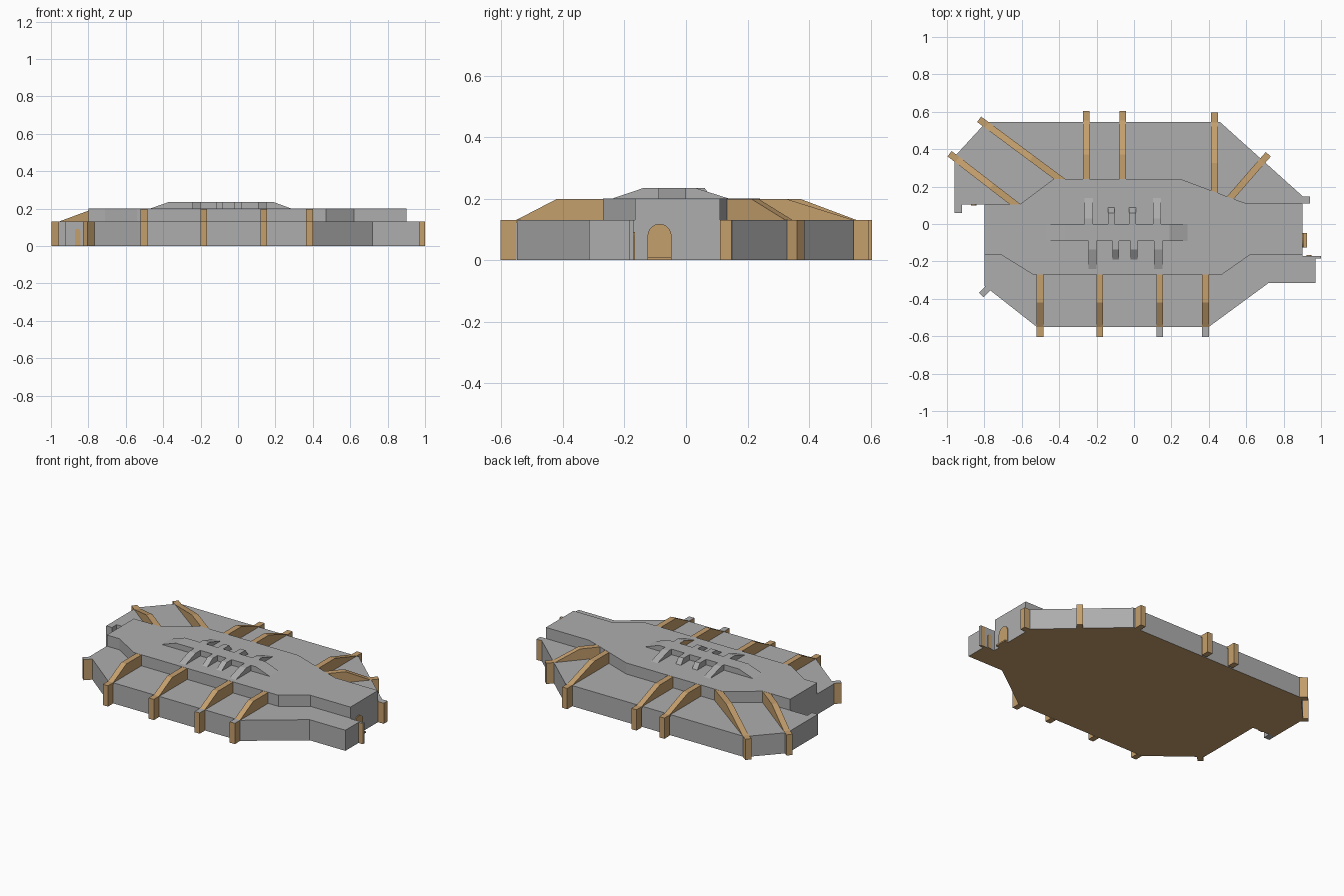
import bpy, bmesh, math
from mathutils import Vector, Matrix

cube = bpy.data.objects.get("Cube")
if cube:
    bpy.data.objects.remove(cube, do_unlink=True)


def make_material(name, rgb):
    mat = bpy.data.materials.new(name)
    mat.use_nodes = True
    colour = (*rgb, 1)
    mat.diffuse_color = colour
    mat.node_tree.nodes["Principled BSDF"].inputs["Base Color"].default_value = colour
    return mat


GREY = make_material("stone grey", (0.42, 0.42, 0.42))
TAN = make_material("sandstone tan", (0.56, 0.35, 0.155))
LOW, HIGH, RIDGE = 0.13, 0.2, 0.235


def prism(name, profile, depth, frame=Matrix(), base=GREY, accent=TAN, rule=None):
    """Extrude a flat profile along its frame's z axis; rule picks accent faces."""
    bm = bmesh.new()
    face = bm.faces.new([bm.verts.new((u, v, 0)) for u, v in profile])
    out = bmesh.ops.extrude_face_region(bm, geom=[face])
    verts = [g for g in out["geom"] if isinstance(g, bmesh.types.BMVert)]
    bmesh.ops.translate(bm, verts=verts, vec=(0, 0, depth))
    bm.transform(frame)
    bmesh.ops.recalc_face_normals(bm, faces=bm.faces)
    if rule:
        for f in bm.faces:
            f.material_index = int(rule(f))
    mesh = bpy.data.meshes.new(name)
    bm.to_mesh(mesh)
    bm.free()
    mesh.materials.append(base)
    mesh.materials.append(accent)
    obj = bpy.data.objects.new(name, mesh)
    bpy.context.collection.objects.link(obj)
    return obj


def upright(origin, direction):
    """Frame with u along a level direction, v up and depth sideways."""
    u = Vector((*direction, 0)).normalized()
    v = Vector((0, 0, 1))
    rot = Matrix((u, v, u.cross(v))).transposed().to_4x4()
    return Matrix.Translation(origin) @ rot


def rect(x0, x1, y0, y1):
    return [(x0, y0), (x1, y0), (x1, y1), (x0, y1)]


def faces_up(f):
    return f.normal.z > 0.9


# Lower terrace with a tan underside
terrace = [(0.97, -0.17), (0.97, -0.315), (0.72, -0.315), (0.4, -0.55), (-0.52, -0.55),
           (-0.8, -0.33), (-0.8, 0.105), (-0.96, 0.105), (-0.96, 0.36), (-0.79, 0.545),
           (0.46, 0.545), (0.9, 0.15), (0.9, 0.11), (0.9, -0.17)]
prism("lower_terrace", terrace, LOW, rule=lambda f: f.normal.z < -0.9)

# Upper storey
storey = [(-0.8, -0.165), (-0.71, -0.165), (-0.54, -0.27), (0.47, -0.27), (0.62, -0.165),
          (0.9, -0.165), (0.9, 0.11), (0.6, 0.11), (0.53, 0.135), (0.25, 0.24),
          (-0.43, 0.24), (-0.61, 0.105), (-0.8, 0.105)]
prism("upper_storey", storey, HIGH - LOW, Matrix.Translation((0, 0, LOW)))


# Buttresses: flat top, slope, then an outer pier reaching the ground
def buttress(name, start, end, kink, width=0.036, grey_cap=False):
    a, b = Vector(start), Vector(end)
    way = (b - a).normalized()
    length = (b - a).length
    inset, pier, top = 0.03, length - 0.052, HIGH - 0.001
    profile = [(-inset, LOW - 0.01), (-inset, top), (kink * length, top), (pier, LOW + 0.001),
               (length, LOW + 0.001), (length, 0), (pier, 0), (pier, LOW - 0.01)]
    side = Vector((way.y, -way.x)) * width / 2
    origin = a - side
    prism(name, profile, width, upright((*origin, 0), way), TAN, GREY,
          lambda f: grey_cap and faces_up(f) and f.calc_center_median().z < 0.15)


for i, x in enumerate((-0.503, -0.183, 0.137, 0.382)):
    buttress(f"front_buttress_{i + 1}", (x, -0.27), (x, -0.603), 0.45, grey_cap=x > 0)
for i, (start, end) in enumerate([
        ((-0.255, 0.24), (-0.255, 0.605)), ((-0.06, 0.24), (-0.06, 0.605)),
        ((0.43, 0.175), (0.43, 0.595)), ((0.515, 0.14), (0.718, 0.373)),
        ((-0.39, 0.235), (-0.828, 0.56)), ((-0.635, 0.105), (-0.986, 0.376))]):
    buttress(f"rear_buttress_{i + 1}", start, end, 0.36)

# Corner piers with grey caps
turn = Matrix.Translation((-0.798, -0.362, 0)) @ Matrix.Rotation(math.radians(45), 4, "Z")
prism("corner_pier", rect(-0.025, 0.035, -0.017, 0.017), LOW, turn, TAN, GREY, faces_up)
prism("rear_left_pier", rect(0.9, 0.94, 0.11, 0.148), LOW, Matrix(), TAN, GREY, faces_up)
prism("right_end_pier", rect(-0.96, -0.92, 0.058, 0.105), LOW)
prism("left_end_fin", rect(0.97, 1.0, -0.185, -0.17), LOW, Matrix(), TAN, GREY,
      lambda f: faces_up(f) or f.normal.x > 0.9)

# Roof ridge with sloped ends
ridge = [(-0.47, HIGH), (-0.37, RIDGE), (0.19, RIDGE), (0.285, HIGH)]
prism("roof_ridge", ridge, 0.09, upright((0, 0, 0), (1, 0)))

# Ridge ribs sloping down to the roof on both sides
ribs = [(-0.243, -0.222, 0.14, 0.03, -0.24), (-0.122, -0.098, 0.087, 0.06, -0.19),
        (-0.008, 0, 0.087, 0.06, -0.19), (0.123, 0.13, 0.14, 0.03, -0.24)]
for i, (rear_x, front_x, tip, kink, front_tip) in enumerate(ribs):
    width = 0.045 if tip > 0.1 else 0.036
    prism(f"rear_rib_{i + 1}", [(0, HIGH), (0, RIDGE), (kink, RIDGE), (tip, HIGH)], width,
          upright((rear_x - width / 2, 0, 0), (0, 1)))
    last = i == len(ribs) - 1
    prism(f"front_rib_{i + 1}", [(0.09, HIGH), (0.09, RIDGE), (0.137, RIDGE), (-front_tip, HIGH)],
          width, upright((front_x + width / 2, 0, 0), (0, -1)),
          rule=lambda f: last and f.normal.x > 0.9)


# Arched doors as thin plates
def door(name, centre, direction, width, height):
    r = width / 2
    arch = [(-r, 0), (r, 0)]
    arch += [(r * math.cos(a), height - r + r * math.sin(a))
             for a in (math.pi * k / 10 for k in range(11))]
    prism(name, arch, 0.006, upright(centre, direction), TAN)


door("main_door", (0.899, -0.086, 0), (0, 1), 0.078, 0.118)
door("right_side_door", (-0.857, 0.106, 0), (1, 0), 0.028, 0.092)
door("left_side_door", (0.935, -0.171, 0), (-1, 0), 0.028, 0.092)
prism("door_step", rect(0.9, 0.925, -0.125, -0.047), 0.009, base=TAN)
